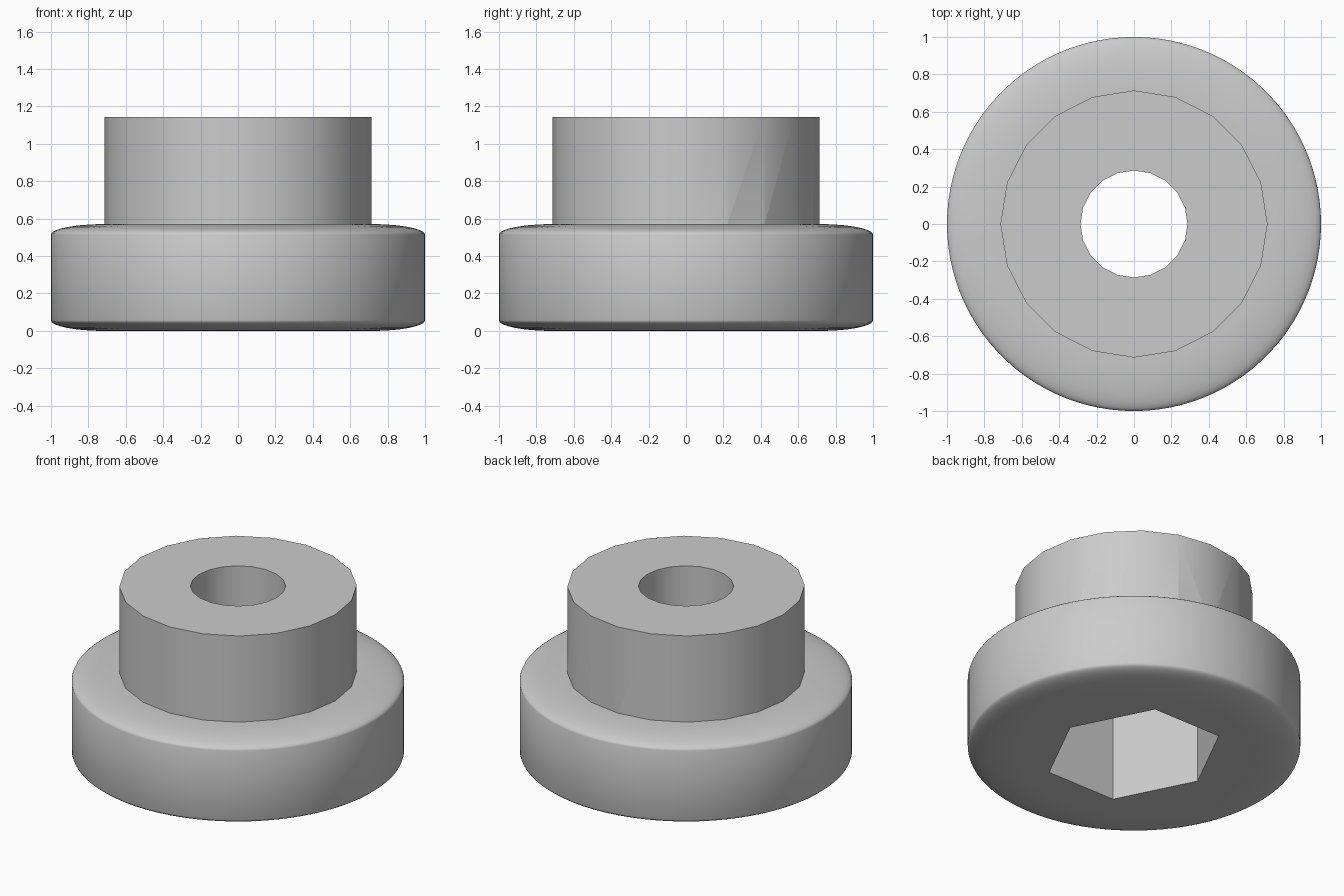
import bpy, bmesh
from math import sin, cos, pi, radians

cube = bpy.data.objects.get("Cube")
if cube:
    bpy.data.objects.remove(cube, do_unlink=True)

HEAD_H, TOTAL_H = 0.571, 1.143
HEAD_R, STUD_R, HOLE_R = 1.0, 0.714, 0.286
ROUND_R, ROUND_Z = 0.286, 0.057      # wide, shallow elliptical rim

grey = bpy.data.materials.new("plain grey")
grey.use_nodes = True
colour = (0.6, 0.6, 0.6, 1)
grey.diffuse_color = colour
grey.node_tree.nodes["Principled BSDF"].inputs["Base Color"].default_value = colour


def add_object(name, bm):
    bmesh.ops.recalc_face_normals(bm, faces=bm.faces)
    mesh = bpy.data.meshes.new(name)
    bm.to_mesh(mesh)
    bm.free()
    mesh.materials.append(grey)
    obj = bpy.data.objects.new(name, mesh)
    bpy.context.collection.objects.link(obj)
    return obj


def prism(name, sides, rx, ry, z0, z1):
    """Upright prism with a corner on the +x axis."""
    bm = bmesh.new()
    ring = [bm.verts.new((rx * cos(2 * pi * i / sides), ry * sin(2 * pi * i / sides), z0))
            for i in range(sides)]
    base = bm.faces.new(ring)
    top = bmesh.ops.extrude_face_region(bm, geom=[base])["geom"]
    bmesh.ops.translate(bm, vec=(0, 0, z1 - z0),
                        verts=[v for v in top if isinstance(v, bmesh.types.BMVert)])
    return add_object(name, bm)


def combine(target, other, operation):
    bpy.context.view_layer.objects.active = target
    mod = target.modifiers.new(operation.title(), 'BOOLEAN')
    mod.operation, mod.object, mod.solver = operation, other, 'EXACT'
    bpy.ops.object.modifier_apply(modifier=mod.name)
    bpy.data.objects.remove(other, do_unlink=True)


# Head: lathed profile with rounded lower and upper rims
bm = bmesh.new()
steps = 10
arc = [(HEAD_R - ROUND_R + ROUND_R * sin(a), ROUND_Z * cos(a))
       for a in (i * pi / 2 / steps for i in range(steps + 1))]
profile = [(r, ROUND_Z - z) for r, z in arc] + [(r, HEAD_H - ROUND_Z + z) for r, z in reversed(arc)]
verts = [bm.verts.new((r, 0, z)) for r, z in profile]
edges = [bm.edges.new(pair) for pair in zip(verts, verts[1:])]
bmesh.ops.spin(bm, geom=verts + edges, cent=(0, 0, 0), axis=(0, 0, 1),
               angle=2 * pi, steps=100, use_duplicate=False)
bmesh.ops.remove_doubles(bm, verts=bm.verts, dist=0.0001)
bmesh.ops.holes_fill(bm, edges=[e for e in bm.edges if e.is_boundary], sides=0)
bushing = add_object("flanged_bushing", bm)

# Faceted stud, hexagonal pocket underneath, round bore through the stud
combine(bushing, prism("stud", 20, STUD_R, STUD_R, 0.3, TOTAL_H), 'UNION')
combine(bushing, prism("hex_pocket", 6, 0.5, 0.571, -0.2, HEAD_H), 'DIFFERENCE')
combine(bushing, prism("bore", 20, HOLE_R, HOLE_R, 0.2, TOTAL_H + 0.2), 'DIFFERENCE')

# Smooth walls with crisp edges
bpy.ops.object.select_all(action='DESELECT')
bushing.select_set(True)
bpy.context.view_layer.objects.active = bushing
bpy.ops.object.shade_smooth_by_angle(angle=radians(30))
